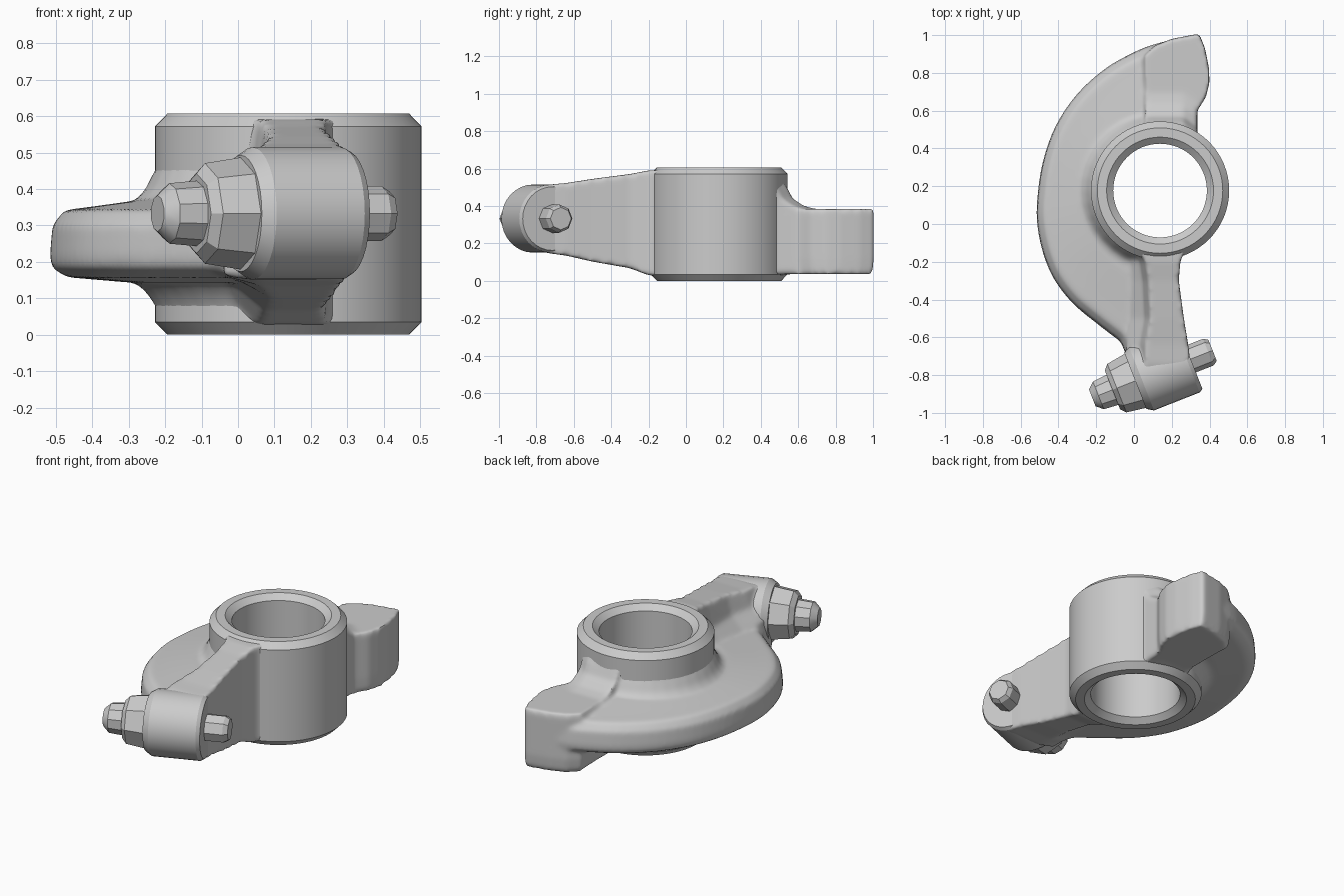
import bpy, bmesh
from math import sin, cos, pi, radians
from mathutils import Vector, Matrix

if "Cube" in bpy.data.objects:
    bpy.data.objects.remove(bpy.data.objects["Cube"])

HUB = Vector((0.138, 0.177, 0))


def finish(bm, name, angle=30):
    bmesh.ops.recalc_face_normals(bm, faces=bm.faces)
    me = bpy.data.meshes.new(name)
    bm.to_mesh(me)
    bm.free()
    ob = bpy.data.objects.new(name, me)
    bpy.context.collection.objects.link(ob)
    bpy.ops.object.select_all(action='DESELECT')
    ob.select_set(True)
    bpy.context.view_layer.objects.active = ob
    bpy.ops.object.shade_smooth_by_angle(angle=radians(angle))
    return ob


def loft(name, rings, closed=False):
    """Skin a stack of equal-sized rings, capped unless closed on itself."""
    bm = bmesh.new()
    vs = [[bm.verts.new(p) for p in r] for r in rings]
    n = len(vs[0])
    pairs = list(zip(vs, vs[1:])) + ([(vs[-1], vs[0])] if closed else [])
    for a, b in pairs:
        for i in range(n):
            j = (i + 1) % n
            bm.faces.new((a[i], a[j], b[j], b[i]))
    if not closed:
        bm.faces.new(vs[0])
        bm.faces.new(vs[-1])
        bmesh.ops.triangulate(bm, faces=[f for f in bm.faces if len(f.verts) > 4])
    return finish(bm, name)


def prism(name, outline, layers, centre=HUB):
    """Outline stacked in z; each layer is (z, scale about centre)."""
    return loft(name, [[(centre.x + (x - centre.x) * s, centre.y + (y - centre.y) * s, z)
                        for x, y in outline] for z, s in layers])


def lathe(name, profile, matrix, seg=64, closed=False):
    return loft(name, [[matrix @ Vector((r * cos(2 * pi * i / seg), r * sin(2 * pi * i / seg), h))
                        for i in range(seg)] for r, h in profile], closed)


def spline(points, steps=4):
    """Smooth open curve through the points (Catmull-Rom)."""
    p = [Vector(q) for q in [points[0], *points, points[-1]]]
    out = []
    for a, b, c, d in zip(p, p[1:], p[2:], p[3:]):
        for k in range(steps):
            t = k / steps
            out.append(tuple(0.5 * (2 * b + (c - a) * t + (2 * a - 5 * b + 4 * c - d) * t * t
                                    + (3 * b - a - 3 * c + d) * t ** 3)))
    return out + [points[-1]]


hub_m = Matrix.Translation(HUB)
# axis of the adjuster: horizontal, turned 21.5 degrees
bolt_m = (Matrix.Translation((0.30, -0.715, 0.333)) @ Matrix.Rotation(radians(21.5), 4, 'Z')
          @ Matrix.Rotation(pi / 2, 4, 'Y'))

# crescent web
rim = spline([(0.2, 0.975), (0.1, 0.95), (0, 0.91), (-0.15, 0.825), (-0.3, 0.69), (-0.415, 0.52),
              (-0.483, 0.33), (-0.512, 0.14), (-0.513, 0), (-0.483, -0.15), (-0.425, -0.29),
              (-0.325, -0.42), (-0.2, -0.525), (-0.07, -0.625)])
web = prism("arm_body", rim + [(-0.04, -0.7), (0.1, -0.75), (0.2, -0.6), (0.2, 0), (0.2, 0.6)],
            [(0.143, 0.66), (0.158, 0.93), (0.185, 0.995), (0.22, 1), (0.3, 0.99),
             (0.342, 0.94), (0.352, 0.82), (0.372, 0.6)])

# contact pad at the back
pad = prism("pad", [
    (0.05, 0.89), (0.11, 0.945), (0.2, 0.98), (0.345, 1.008), (0.376, 0.93), (0.396, 0.83),
    (0.4, 0.75), (0.38, 0.67), (0.335, 0.6), (0.33, 0.45), (0.1, 0.4), (0.06, 0.6)],
    [(0.036, 0.93), (0.06, 0.97), (0.12, 1), (0.36, 1), (0.384, 0.98)], Vector((0.36, 0.8, 0)))

# curved shoulder between hub and pad, following the hub on its outer side
shoulder_yz = [(0.4, 0.56), (0.5, 0.56), (0.55, 0.5), (0.58, 0.44), (0.64, 0.4), (0.74, 0.375),
               (0.74, 0.06), (0.6, 0.05), (0.54, 0.03), (0.4, 0.03)]
shoulder = loft("shoulder", [[(x, y - dy, z) for y, z in shoulder_yz]
                             for x, dy in ((0.06, 0.01), (0.26, 0.01), (0.335, 0.07))])

# tapering rib at the front, flaring into the web on one side: y, x range, z range
rib = loft("rib", [[(x0, y, z0), (x1, y, z0), (x1, y, z1), (x0, y, z1),
                    (x0 - 0.03, y, 0.43), (x0 - 0.1, y, 0.36), (x0 - 0.1, y, 0.16)]
                   for y, x0, x1, z0, z1 in [
    (-0.08, 0.0, 0.29, 0.02, 0.595), (-0.2, 0.06, 0.245, 0.03, 0.59),
    (-0.3, 0.075, 0.237, 0.068, 0.571), (-0.5, 0.085, 0.264, 0.103, 0.545),
    (-0.64, 0.06, 0.287, 0.135, 0.523), (-0.75, 0.06, 0.3, 0.15, 0.513)]])

# fillet sweeping round the hub on the web side
arc = [(HUB.x, HUB.y)] + [(HUB.x + cos(radians(a)), HUB.y + sin(radians(a)))
                          for a in range(80, 271, 10)]
fillet = prism("fillet", arc, [(0.07, 0.36), (0.11, 0.385), (0.145, 0.42), (0.37, 0.42),
                               (0.395, 0.395), (0.45, 0.368)])

core = lathe("core", [(0.358, 0.035), (0.358, 0.57)], hub_m)
boss_core = lathe("boss_core", [(0.174, -0.28), (0.174, -0.02)], bolt_m, 32)

# fuse the cast body, soften it, and open the bore
parts = [web, pad, shoulder, rib, fillet, core, boss_core]
bpy.ops.object.select_all(action='DESELECT')
for p in parts:
    p.select_set(True)
bpy.context.view_layer.objects.active = web
bpy.ops.object.join()
remesh = web.modifiers.new("fuse", 'REMESH')
remesh.mode = 'VOXEL'
remesh.voxel_size = 0.012
smooth = web.modifiers.new("soften", 'SMOOTH')
smooth.factor = 0.5
smooth.iterations = 8
cutter = lathe("bore_cutter", [(0.3, -0.2), (0.3, 0.9)], hub_m)
cutter.hide_render = True
cut = web.modifiers.new("bore", 'BOOLEAN')
cut.operation = 'DIFFERENCE'
cut.object = cutter
bpy.ops.object.select_all(action='DESELECT')
web.select_set(True)
bpy.context.view_layer.objects.active = web
for m in list(web.modifiers):
    bpy.ops.object.modifier_apply(modifier=m.name)
bpy.data.objects.remove(cutter)
bpy.ops.object.shade_smooth_by_angle(angle=radians(45))

# hub sleeve with chamfered rims
lathe("hub_sleeve", [(0.248, 0.03), (0.283, 0), (0.332, 0), (0.366, 0.035), (0.366, 0.572),
                     (0.332, 0.607), (0.283, 0.607), (0.248, 0.577)], hub_m, closed=True)

# adjuster boss, lock nut, screw tip and pin
lathe("adjuster_boss", [(0.16, -0.315), (0.182, -0.28), (0.182, -0.02), (0.17, 0)], bolt_m, 32)
lathe("lock_nut", [(0.11, -0.445), (0.138, -0.42), (0.156, -0.3)], bolt_m, 8)
lathe("screw_tip", [(0.05, -0.56), (0.083, -0.525), (0.092, -0.42)], bolt_m, 10)
lathe("adjuster_pin", [(0.076, -0.02), (0.076, 0.1), (0.06, 0.125)], bolt_m, 8)
